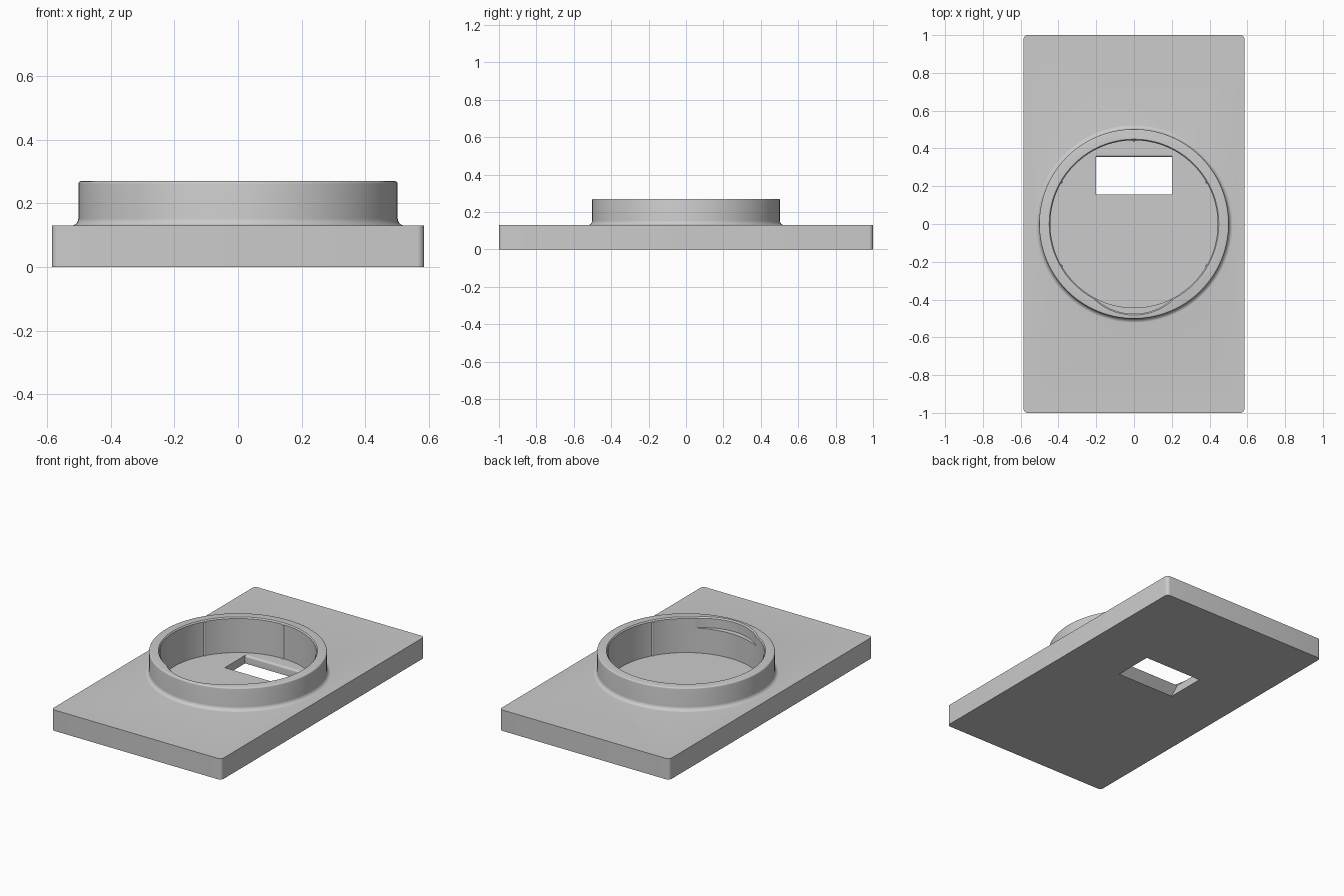
import bpy, bmesh
from math import sin, cos, pi, radians

if "Cube" in bpy.data.objects:
    bpy.data.objects.remove(bpy.data.objects["Cube"])


def make_object(name, bm):
    bmesh.ops.remove_doubles(bm, verts=bm.verts, dist=1e-6)
    bmesh.ops.recalc_face_normals(bm, faces=bm.faces)
    mesh = bpy.data.meshes.new(name)
    bm.to_mesh(mesh)
    bm.free()
    ob = bpy.data.objects.new(name, mesh)
    bpy.context.collection.objects.link(ob)
    return ob


def lathe(name, profile, steps=128, centre=(0, 0)):
    """Closed solid of revolution; profile is (radius, z), capped at both ends."""
    bm = bmesh.new()
    cx, cy = centre
    rings = [[bm.verts.new((cx + r * cos(2 * pi * i / steps),
                            cy + r * sin(2 * pi * i / steps), z))
              for i in range(steps)] for r, z in profile]
    for a, b in zip(rings, rings[1:]):
        for i in range(steps):
            j = (i + 1) % steps
            bm.faces.new((a[i], a[j], b[j], b[i]))
    bm.faces.new(rings[0][::-1])
    bm.faces.new(rings[-1])
    return make_object(name, bm)


def arc(cx, cz, r, a0, a1, n=6):
    return [(cx + r * cos(radians(a0 + (a1 - a0) * i / n)),
             cz + r * sin(radians(a0 + (a1 - a0) * i / n))) for i in range(n + 1)]


def combine(target, tool, operation):
    mod = target.modifiers.new(operation, 'BOOLEAN')
    mod.operation = operation
    mod.solver = 'EXACT'
    mod.object = tool
    bpy.context.view_layer.objects.active = target
    bpy.ops.object.modifier_apply(modifier=mod.name)
    bpy.data.objects.remove(tool)


# Plate with rounded upright corners
bm = bmesh.new()
bmesh.ops.create_cube(bm, size=1)
for v in bm.verts:
    v.co.x *= 1.17
    v.co.y *= 2
    v.co.z = 0.13 * (v.co.z + 0.5)
upright = [e for e in bm.edges if abs(e.verts[0].co.z - e.verts[1].co.z) > 0.1]
bmesh.ops.bevel(bm, geom=upright, offset=0.022, segments=6, profile=0.5, affect='EDGES')
plate = make_object("plate_with_collar", bm)

# Collar: fillet at the foot, softened rim
collar = [(0.526, 0.06)] + arc(0.526, 0.1535, 0.024, 270, 180) \
    + arc(0.494, 0.262, 0.008, 0, 90, 4)
combine(plate, lathe("collar", collar), 'UNION')

# Round pocket inside the collar
pocket = [(0.443, 0.05), (0.443, 0.262), (0.449, 0.27), (0.449, 0.3)]
combine(plate, lathe("pocket_cutter", pocket), 'DIFFERENCE')

# Crescent finger notch in the front of the rim
notch = [(0.302, 0.205), (0.302, 0.262), (0.309, 0.27), (0.309, 0.3)]
combine(plate, lathe("notch_cutter", notch, centre=(0, -0.173)), 'DIFFERENCE')

# Window through the floor: sloped front wall, rounded rear lip
window = [(0.087, -0.02), (0.104, 0), (0.155, 0.05), (0.155, 0.08), (0.367, 0.08)] \
    + arc(0.367, 0.038, 0.012, 90, 180, 5) + [(0.355, -0.02)]
bm = bmesh.new()
face = bm.faces.new([bm.verts.new((-0.2, y, z)) for y, z in window])
ext = bmesh.ops.extrude_face_region(bm, geom=[face], use_keep_orig=True)
for v in ext["geom"]:
    if isinstance(v, bmesh.types.BMVert):
        v.co.x = 0.2
combine(plate, make_object("window_cutter", bm), 'DIFFERENCE')

# Thin grip ribs on the pocket wall
for deg in (-30, 30, 90, 150, 210):
    a = radians(deg)
    rib = lathe("rib", [(0.009, 0.04), (0.009, 0.258), (0.005, 0.262)], 16,
                (0.446 * cos(a), 0.446 * sin(a)))
    combine(plate, rib, 'UNION')

# Smooth curved faces, keep hard edges
bpy.ops.object.select_all(action='DESELECT')
plate.select_set(True)
bpy.context.view_layer.objects.active = plate
bpy.ops.object.shade_smooth_by_angle(angle=radians(30))
